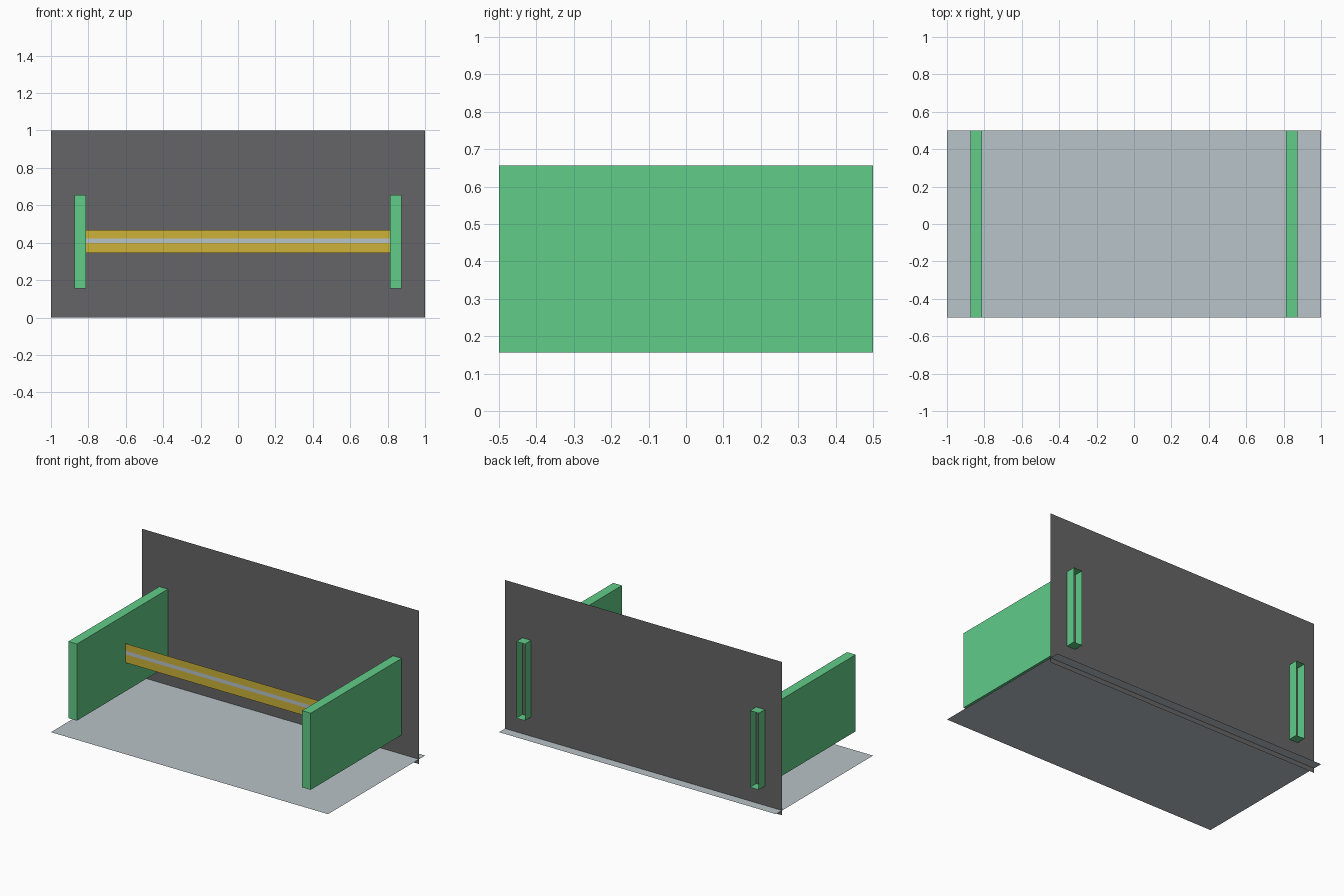
import bpy, bmesh

if "Cube" in bpy.data.objects:
    bpy.data.objects.remove(bpy.data.objects["Cube"])


def srgb(r, g, b):
    def lin(c):
        c /= 255
        return c / 12.92 if c <= 0.04045 else ((c + 0.055) / 1.055) ** 2.4
    return (lin(r), lin(g), lin(b), 1)


def material(name, rgb):
    m = bpy.data.materials.new(name)
    m.diffuse_color = srgb(*rgb)
    m.use_nodes = True
    m.node_tree.nodes["Principled BSDF"].inputs["Base Color"].default_value = m.diffuse_color
    return m


pale = material("pale_grey", (184, 195, 200))
dark = material("dark_grey", (101, 101, 103))
green = material("green", (97, 204, 136))
yellow = material("yellow", (204, 178, 56))


def add_object(name, bm, mats):
    mesh = bpy.data.meshes.new(name)
    bm.to_mesh(mesh)
    bm.free()
    for m in mats:
        mesh.materials.append(m)
    ob = bpy.data.objects.new(name, mesh)
    bpy.context.collection.objects.link(ob)
    return ob


def upright_sheet(name, x, y, levels, mats):
    """Flat sheet facing -y, one face per height band; mats alternate."""
    bm = bmesh.new()
    rows = [(bm.verts.new((-x, y, z)), bm.verts.new((x, y, z))) for z in levels]
    for i, (a, b) in enumerate(zip(rows, rows[1:])):
        f = bm.faces.new((a[0], a[1], b[1], b[0]))
        f.material_index = i % len(mats)
    return add_object(name, bm, mats)


# Floor sheet, slightly above the wall's lower edge
bm = bmesh.new()
bm.faces.new([bm.verts.new(p) for p in
              ((-1, -.5, .031), (1, -.5, .031), (1, .5, .031), (-1, .5, .031))])
add_object("floor", bm, [pale])

# Back wall sheet
upright_sheet("back_wall", 1, 0.4375, (0, 1), [dark])

# Crossbar: yellow sheet with a pale stripe along the middle
upright_sheet("crossbar", 0.8125, 0, (0.344, 0.398, 0.422, 0.469), [yellow, pale])

# Side panels: boxes through the wall, open at the rear
for side, name in ((-1, "left_panel"), (1, "right_panel")):
    bm = bmesh.new()
    bmesh.ops.create_cube(bm, size=1)
    for v in bm.verts:
        v.co = (side * 0.84375 + v.co.x * 0.0625, v.co.y, 0.40625 + v.co.z * 0.5)
    bm.normal_update()
    rear = [f for f in bm.faces if f.normal.y > 0.5]
    bmesh.ops.delete(bm, geom=rear, context='FACES_ONLY')
    add_object(name, bm, [green])
